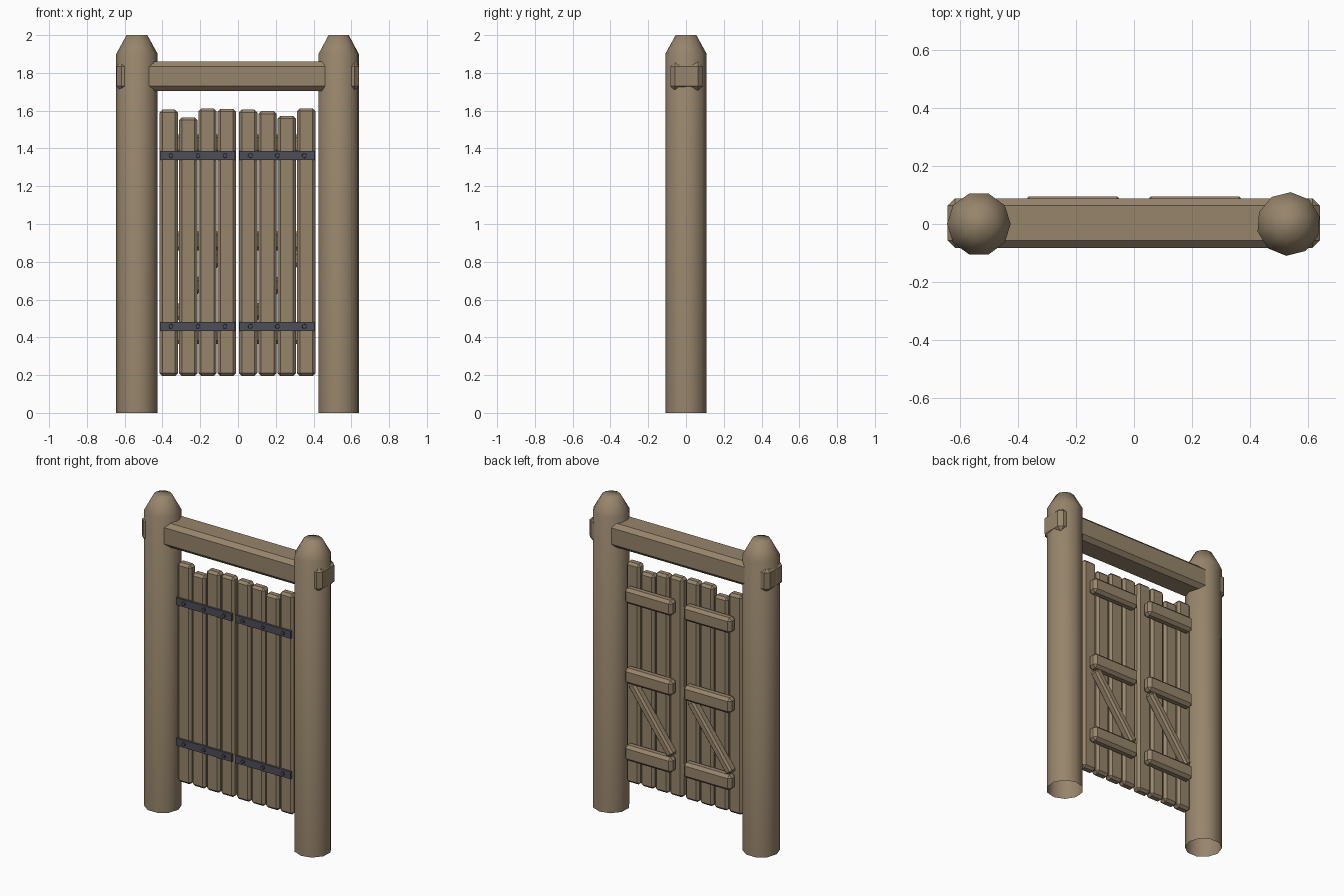
import bpy, bmesh, math
from mathutils import Matrix, Vector

cube = bpy.data.objects.get("Cube")
if cube:
    bpy.data.objects.remove(cube, do_unlink=True)


def make_material(name, rgb):
    mat = bpy.data.materials.new(name)
    mat.use_nodes = True
    mat.diffuse_color = (*rgb, 1)
    bsdf = mat.node_tree.nodes["Principled BSDF"]
    bsdf.inputs["Base Color"].default_value = (*rgb, 1)
    bsdf.inputs["Roughness"].default_value = 0.8
    return mat


wood = make_material("weathered_wood", (0.31, 0.235, 0.15))
iron = make_material("dark_iron", (0.075, 0.075, 0.095))


def finish(name, bm, mat, smooth=False):
    mesh = bpy.data.meshes.new(name)
    bm.to_mesh(mesh)
    bm.free()
    mesh.materials.append(mat)
    for face in mesh.polygons:
        face.use_smooth = smooth
    obj = bpy.data.objects.new(name, mesh)
    bpy.context.collection.objects.link(obj)
    return obj


def box(name, low, high, mat, bevel=0.0, tilt=0.0):
    """Chamfered box between two corners, optionally tilted about y."""
    low, high = Vector(low), Vector(high)
    bm = bmesh.new()
    bmesh.ops.create_cube(bm, size=1)
    bmesh.ops.scale(bm, vec=high - low, verts=bm.verts)
    if bevel:
        bmesh.ops.bevel(bm, geom=bm.edges[:], offset=bevel, segments=1,
                        affect='EDGES', profile=0.5)
    bm.transform(Matrix.Translation((low + high) / 2) @ Matrix.Rotation(tilt, 4, 'Y'))
    return finish(name, bm, mat)


def post(name, x, turn):
    """Ten-sided log with a tapered top, open underneath."""
    bm = bmesh.new()
    rings = []
    for radius, z in ((0.11, 0), (0.11, 1.9), (0.055, 2)):
        angles = [turn + math.tau * i / 10 for i in range(10)]
        rings.append([bm.verts.new((x + radius * math.cos(a), radius * math.sin(a), z))
                      for a in angles])
    for lower, upper in zip(rings, rings[1:]):
        for i in range(10):
            j = (i + 1) % 10
            bm.faces.new((lower[i], lower[j], upper[j], upper[i]))
    bm.faces.new(rings[-1])
    finish(name, bm, wood, smooth=True)


# Frame
post("right_post", -0.535, 0)
post("left_post", 0.533, math.radians(14))
box("top_beam", (-0.643, -0.082, 1.705), (0.641, 0.088, 1.86), wood, 0.025)

# Two doors, each of four planks with uneven tops
doors = (("right", -0.415, (1.605, 1.565, 1.612, 1.61)),
         ("left", 0.005, (1.605, 1.598, 1.573, 1.612)))
for side, start, tops in doors:
    for i, top in enumerate(tops):
        x = start + i * 0.1025
        box(f"{side}_plank_{i + 1}", (x, -0.03, 0.195), (x + 0.097, 0.03, top), wood, 0.015)

    # Back rails
    rail_x = start + 0.04
    for label, z in (("lower", 0.415), ("middle", 0.91), ("upper", 1.425)):
        box(f"{side}_{label}_rail", (rail_x - 0.005, 0.03, z - 0.05),
            (rail_x + 0.335, 0.095, z + 0.05), wood, 0.018)

    # Diagonal brace between the lower and middle rails
    run, rise = 0.285, 0.39
    length = math.hypot(run, rise)
    mid_x, mid_z = start + 0.195, 0.665
    box(f"{side}_brace", (mid_x - 0.026, 0.025, mid_z - length / 2),
        (mid_x + 0.026, 0.082, mid_z + length / 2), wood, 0.012, math.atan2(run, rise))

    # Iron straps with rivets on the front
    for label, z in (("lower", 0.458), ("upper", 1.362)):
        box(f"{side}_{label}_strap", (start + 0.004, -0.043, z - 0.024),
            (start + 0.4, -0.028, z + 0.024), iron)
        for i in range(3):
            bm = bmesh.new()
            bmesh.ops.create_cone(bm, cap_ends=True, segments=10, radius1=0.013,
                                  radius2=0.011, depth=0.016)
            bm.transform(Matrix.Translation((start + 0.06 + i * 0.143, -0.044, z))
                         @ Matrix.Rotation(math.pi / 2, 4, 'X'))
            finish(f"{side}_{label}_rivet_{i + 1}", bm, iron)
